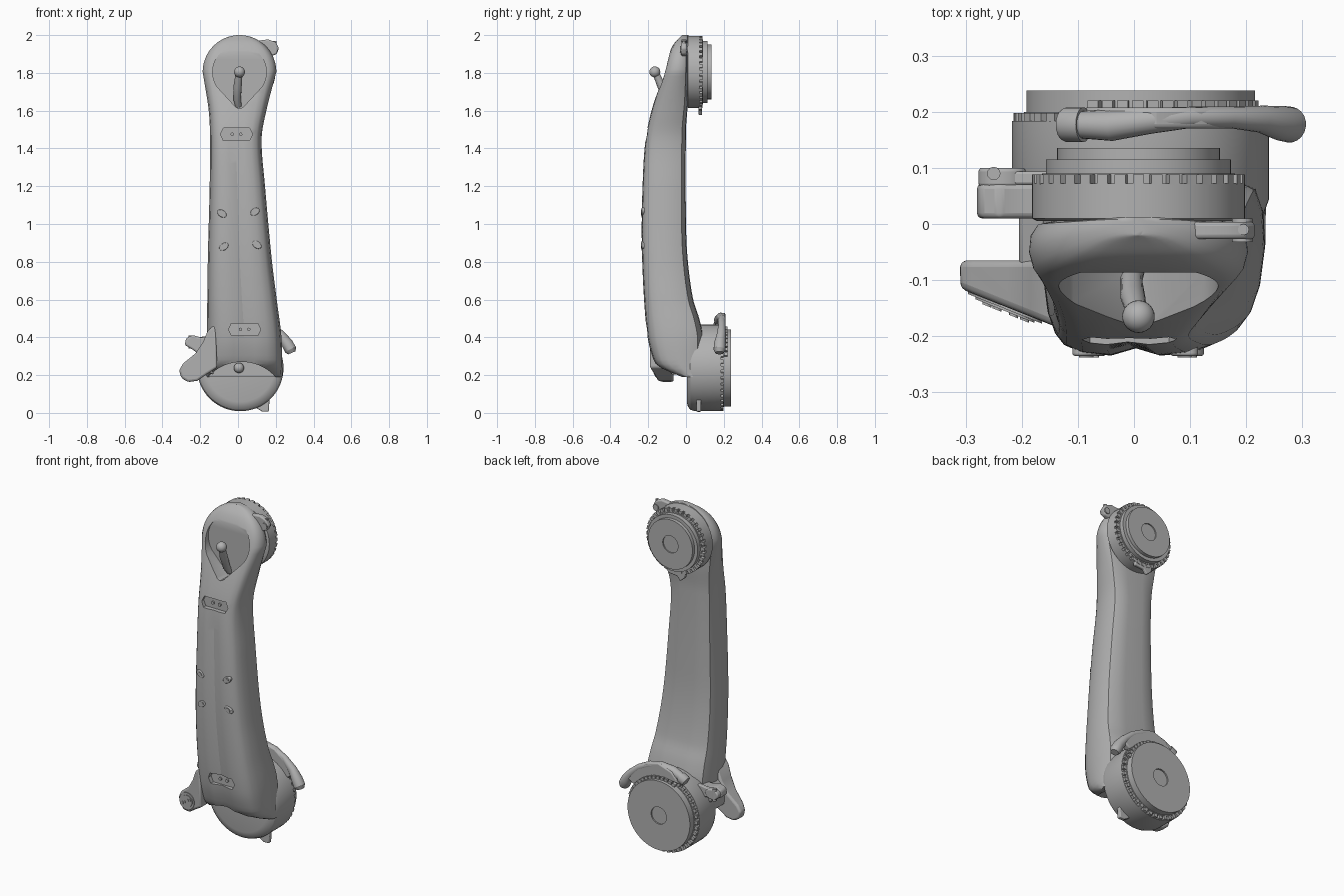
import bpy, bmesh, math
from mathutils import Vector, Matrix

cube = bpy.data.objects.get("Cube")
if cube:
    bpy.data.objects.remove(cube, do_unlink=True)

grey = bpy.data.materials.new("matte grey")
grey.use_nodes = True
colour = (0.44, 0.44, 0.44, 1)
grey.diffuse_color = colour
grey.node_tree.nodes["Principled BSDF"].inputs["Base Color"].default_value = colour
parts = []


def finish(name, bm):
    bmesh.ops.recalc_face_normals(bm, faces=bm.faces)
    mesh = bpy.data.meshes.new(name)
    bm.to_mesh(mesh)
    bm.free()
    mesh.materials.append(grey)
    obj = bpy.data.objects.new(name, mesh)
    bpy.context.collection.objects.link(obj)
    parts.append(obj)
    return obj


def skin(name, rings):
    """Closed loft through rings of equal point count."""
    bm = bmesh.new()
    rows = [[bm.verts.new(p) for p in ring] for ring in rings]
    n = len(rows[0])
    for a, b in zip(rows, rows[1:]):
        for i in range(n):
            j = (i + 1) % n
            bm.faces.new((a[i], a[j], b[j], b[i]))
    bm.faces.new(rows[0])
    bm.faces.new(rows[-1])
    return finish(name, bm)


def prism(name, outline, front, back, bevel=0):
    """Extrude an x-z outline along y; front may be a function of x."""
    depth = front if callable(front) else (lambda x: front)
    obj = skin(name, [[(x, depth(x), z) for x, z in outline],
                      [(x, back, z) for x, z in outline]])
    if bevel:
        mod = obj.modifiers.new("soft edges", "BEVEL")
        mod.width, mod.segments, mod.limit_method = bevel, 3, "ANGLE"
        mod.angle_limit = math.radians(40)
    return obj


def oval(cx, cz, rx, rz, tilt=0, n=32):
    c, s = math.cos(tilt), math.sin(tilt)
    pts = []
    for i in range(n):
        t = math.tau * i / n
        u, v = rx * math.cos(t), rz * math.sin(t)
        pts.append((cx + u * c - v * s, cz + u * s + v * c))
    return pts


def lathe(name, cx, cz, profile, n=64):
    """Revolve (radius, y) pairs about a y-parallel axis."""
    return skin(name, [[(x, y, z) for x, z in oval(cx, cz, r, r, 0, n)] for r, y in profile])


def tube(name, path, n=20):
    """Round tube through (point, radius) pairs."""
    pts = [Vector(p) for p, r in path]
    rings = []
    for i, (p, r) in enumerate(path):
        d = pts[min(i + 1, len(pts) - 1)] - pts[max(i - 1, 0)]
        rot = d.to_track_quat("Z", "Y")
        rings.append([pts[i] + rot @ Vector((r * math.cos(math.tau * k / n),
                                             r * math.sin(math.tau * k / n), 0)) for k in range(n)])
    return skin(name, rings)


def ball(name, centre, radius):
    bm = bmesh.new()
    bmesh.ops.create_uvsphere(bm, u_segments=24, v_segments=14, radius=radius,
                              matrix=Matrix.Translation(centre))
    return finish(name, bm)


def teeth(name, cx, cz, radius, y0, y1, count, start=0, stop=math.tau):
    bm = bmesh.new()
    for i in range(count):
        t = start + (stop - start) * i / count
        m = (Matrix.Translation((cx, (y0 + y1) / 2, cz)) @ Matrix.Rotation(-t, 4, "Y")
             @ Matrix.Translation((radius, 0, 0)) @ Matrix.Diagonal((0.024, y1 - y0, 0.02, 1)))
        bmesh.ops.create_cube(bm, size=1, matrix=m)
    return finish(name, bm)


def cut(obj, cutters):
    for c in cutters:
        mod = obj.modifiers.new("cut", "BOOLEAN")
        mod.object, mod.operation, mod.solver = c, "DIFFERENCE", "EXACT"
    bpy.context.view_layer.update()
    result = bpy.data.meshes.new_from_object(obj.evaluated_get(bpy.context.evaluated_depsgraph_get()))
    obj.modifiers.clear()
    obj.data = result
    for c in cutters:
        parts.remove(c)
        bpy.data.objects.remove(c, do_unlink=True)


def curve(keys, z):
    """Smooth interpolation of (z, value) keys."""
    slope = lambda a, b: (b[1] - a[1]) / (b[0] - a[0])
    last = len(keys) - 1
    for i in range(last):
        a, b = keys[i], keys[i + 1]
        if z <= b[0] or i == last - 1:
            h = b[0] - a[0]
            t = max(0, min(1, (z - a[0]) / h))
            m0 = slope(keys[max(i - 1, 0)], b)
            m1 = slope(a, keys[min(i + 2, last)])
            return ((2*t**3 - 3*t*t + 1) * a[1] + (t**3 - 2*t*t + t) * h * m0
                    + (3*t*t - 2*t**3) * b[1] + (t**3 - t*t) * h * m1)


# Link body: lofted sections, round at the head, groove fading out below it
HX, HZ, HR = 0.008, 1.805, 0.195
left = [(.19, -.17), (.4, -.165), (.8, -.16), (1.2, -.15), (1.45, -.148), (1.6, -.155), (HZ, HX - HR)]
right = [(.19, .235), (.4, .23), (.6, .205), (.8, .18), (1.2, .143), (1.45, .125), (1.6, .15), (HZ, HX + HR)]
front = [(.19, -.03), (.22, -.1), (.25, -.152), (.3, -.178), (.4, -.203), (.6, -.222), (.9, -.234),
         (1.2, -.23), (1.45, -.214), (1.6, -.182), (1.8, -.12), (1.9, -.09), (1.96, -.06), (2, -.02)]
back = [(.19, .08), (.4, .09), (.5, .07), (.6, .038), (.8, .01), (1, 0), (1.5, 0), (1.65, .01), (2, .012)]
groove = [(.19, .05), (1.3, .05), (1.55, 0), (2, 0)]
half = [(.28, 0), (.6, .02), (.8, .08), (.89, .16), (.96, .3), (1, .52), (.985, .75), (.92, .9), (.65, .985), (.35, 1)]
rings = []
steps = 70
heights = [.19 + (HZ - .19) * i / steps for i in range(steps)]
heights += [HZ + HR * math.sin(math.pi / 2 * i / 20) for i in range(20)] + [HZ + HR * .999]
for z in heights:
    if z < HZ:
        x0, x1 = curve(left, z), curve(right, z)
    else:
        w = math.sqrt(HR**2 - (z - HZ)**2)
        x0, x1 = HX - w, HX + w
    y0, y1 = curve(front, z), curve(back, z)
    section = [(0, curve(groove, z))] + half + [(-u, v) for u, v in reversed(half)]
    rings.append([((x0 + x1) / 2 + u * (x1 - x0) / 2, y0 + v * (y1 - y0), z) for u, v in section])
body = skin("link_body", rings)

# Teardrop recess, lower arch and two hexagonal slots cut into the body
drop = [(HX + .142 * math.cos(t), HZ + .142 * math.sin(t))
        for t in [math.radians(-35 + 250 * i / 40) for i in range(41)]]
drop += [(HX - .018, 1.617), (HX, 1.61), (HX + .018, 1.617)]
slots = [(-.008, 1.475, -.188), (.035, .442, -.18)]
cutters = [prism("recess_cutter", drop, -.4, -.086),
           prism("arch_cutter", oval(.02, .03, .24, .24, 0, 64), -.4, -.012)]
for x, z, floor in slots:
    hexagon = [(x - .085, z), (x - .07, z - .032), (x + .07, z - .032),
               (x + .085, z), (x + .07, z + .032), (x - .07, z + .032)]
    cutters.append(prism("slot_cutter", hexagon, -.4, floor))
cut(body, cutters)
for x, z, floor in slots:
    for side in (-.022, .022):
        lathe("slot_screw", x + side, z, [(.009, floor + .01), (.009, floor - .008)], 16)

# Oval studs on the front
for x, z, tilt in [(-.085, 1.055, -.6), (.09, 1.065, .6), (-.075, .88, .6), (.1, .89, -.6)]:
    prism("oval_stud", oval(x, z, .027, .018, tilt), -.235, -.19, .004)
    prism("stud_core", oval(x, z, .014, .009, tilt), -.238, -.2)

# Ball levers
tube("lever_stem", [((.003, -.08, 1.625), .017), ((-.005, -.1, 1.66), .02),
                    ((-.002, -.13, 1.73), .022), ((.006, -.16, 1.8), .018)])
ball("lever_ball", (.008, -.165, HZ), .029)
ball("lower_ball", (.005, -.03, .238), .027)

# Upper joint drum
lathe("upper_drum", HX, HZ, [(.18, .005), (.19, .01), (.19, .072), (.172, .072), (.172, .09), (.165, .09),
                           (.165, .115), (.145, .115), (.145, .135), (.05, .135), (.05, .128)])
teeth("upper_teeth", HX, HZ, .178, .07, .088, 36)

# Lower joint drum
LX, LZ = .012, .238
lathe("lower_drum", LX, LZ, [(.18, .004), (.205, .01), (.221, .023), (.229, .045), (.229, .184), (.208, .184),
                           (.208, .2), (.204, .2), (.204, .238), (.05, .238), (.05, .23)])
teeth("lower_teeth", LX, LZ, .215, .18, .198, 40)
teeth("latch_teeth", LX, LZ, .208, .2, .22, 14, math.radians(20), math.radians(120))

# Curved latch handle over the lower drum
tube("latch_handle", [((-.1, .177, .468), .024), ((-.04, .176, .492), .028), ((.03, .184, .508), .023),
                      ((.1, .19, .5), .019), ((.17, .19, .465), .019), ((.225, .187, .415), .024),
                      ((.26, .18, .368), .031), ((.278, .177, .335), .032), ((.285, .177, .318), .022)])
tube("latch_pivot", [((-.125, .177, .452), .028), ((-.12, .177, .455), .031), ((-.09, .177, .47), .031)])
prism("latch_web", [(-.1, .44), (-.05, .5), (.04, .53), (.12, .51), (.19, .455),
                    (.24, .385), (.2, .36), (.1, .43), (0, .45)], .17, .208, .008)

# Oval lug at the lower left with its inset plate on the slanted face
lug = [(-.12, .47), (-.16, .435), (-.185, .375), (-.225, .315), (-.29, .262), (-.312, .225), (-.3, .185),
       (-.265, .163), (-.215, .17), (-.165, .205), (-.11, .24)]
slant = lambda offset: lambda x: -.115 - .4 * (x + .31) - offset
prism("side_lug", lug, slant(0), -.065, .012)
prism("lug_rim", oval(-.23, .232, .07, .048, .45), slant(.004), -.09)
prism("lug_plate", oval(-.23, .232, .056, .034, .45), slant(.008), -.09)
for x, z in [(-.262, .212), (-.244, .224), (-.215, .243), (-.195, .253)]:
    prism("lug_screw", oval(x, z, .008, .008, 0, 12), slant(.012), -.1)

# Bracket, web and pin behind the lug
prism("bracket_web", [(-.13, .2), (-.205, .25), (-.205, .34), (-.13, .42)], -.08, .06, .01)
prism("bracket_arm", [(-.14, .26), (-.24, .335), (-.282, .36), (-.275, .395), (-.24, .412), (-.2, .4), (-.13, .4)],
      .01, .072, .01)
prism("bracket_clamp", oval(-.235, .375, .042, .03), .066, .1, .006)
prism("clamp_arm", [(-.14, .34), (-.25, .355), (-.25, .395), (-.14, .41)], .07, .094, .005)
tube("clamp_pin", [((-.25, .09, .34), .012), ((-.25, .09, .41), .012)], 12)

# Upper clamp and the small tabs under both drums
prism("upper_clamp", [(.1, 1.97), (.16, 1.977), (.2, 1.962), (.217, 1.93), (.205, 1.9), (.18, 1.89), (.12, 1.9)],
      -.027, .004, .008)
lathe("clamp_screw", .193, 1.925, [(.018, -.032), (.018, .01)], 16)
tube("clamp_bolt", [((.195, -.01, 1.92), .01), ((.195, -.01, 1.968), .01)], 12)
prism("upper_tab", [(-.06, 1.65), (-.05, 1.6), (-.02, 1.575), (.0, 1.6), (.06, 1.605), (.07, 1.65)], .066, .086, .005)
prism("lower_tab", [(.09, .03), (.13, .006), (.163, .008), (.167, .07), (.14, .1)], .055, .08, .005)

# Smooth shading with crisp edges
bpy.ops.object.select_all(action="DESELECT")
for obj in parts:
    obj.select_set(True)
bpy.context.view_layer.objects.active = body
bpy.ops.object.shade_smooth_by_angle(angle=math.radians(30))
